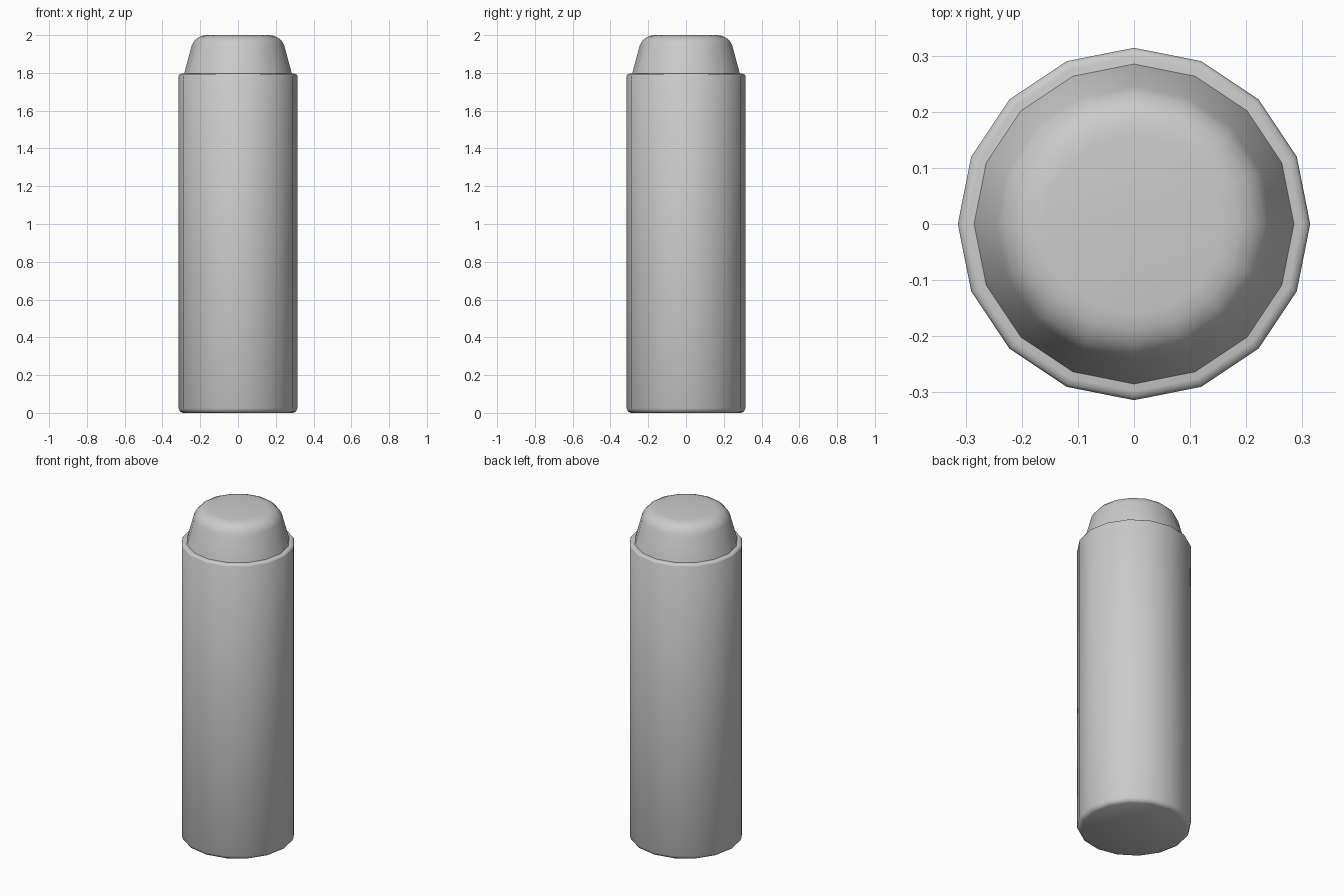
import bpy, bmesh
from math import cos, sin, pi, radians

if "Cube" in bpy.data.objects:
    bpy.data.objects.remove(bpy.data.objects["Cube"])

SIDES = 16


def lathe(name, profile, angle):
    """Revolve (radius, height) rings around z and close both ends."""
    bm = bmesh.new()
    rings = []
    for r, z in profile:
        rings.append([bm.verts.new((r * cos(2 * pi * i / SIDES), r * sin(2 * pi * i / SIDES), z))
                      for i in range(SIDES)])
    for a, b in zip(rings, rings[1:]):
        for i in range(SIDES):
            j = (i + 1) % SIDES
            bm.faces.new((a[i], a[j], b[j], b[i]))
    bm.faces.new(rings[0][::-1])
    bm.faces.new(rings[-1])
    mesh = bpy.data.meshes.new(name)
    bm.to_mesh(mesh)
    bm.free()
    obj = bpy.data.objects.new(name, mesh)
    bpy.context.collection.objects.link(obj)
    bpy.context.view_layer.objects.active = obj
    obj.select_set(True)
    bpy.ops.object.shade_smooth_by_angle(angle=radians(angle))
    obj.select_set(False)
    return obj


# Tall cylinder with chamfered bottom and rim
lathe("body", [(0.292, 0), (0.307, 0.008), (0.314, 0.024),
               (0.314, 1.785), (0.309, 1.793), (0.298, 1.796)], 50)

# Tapered cap with a rounded top edge
lathe("cap", [(0.288, 1.785), (0.245, 1.945), (0.233, 1.967),
              (0.214, 1.985), (0.19, 1.996), (0.16, 2.0)], 50)
